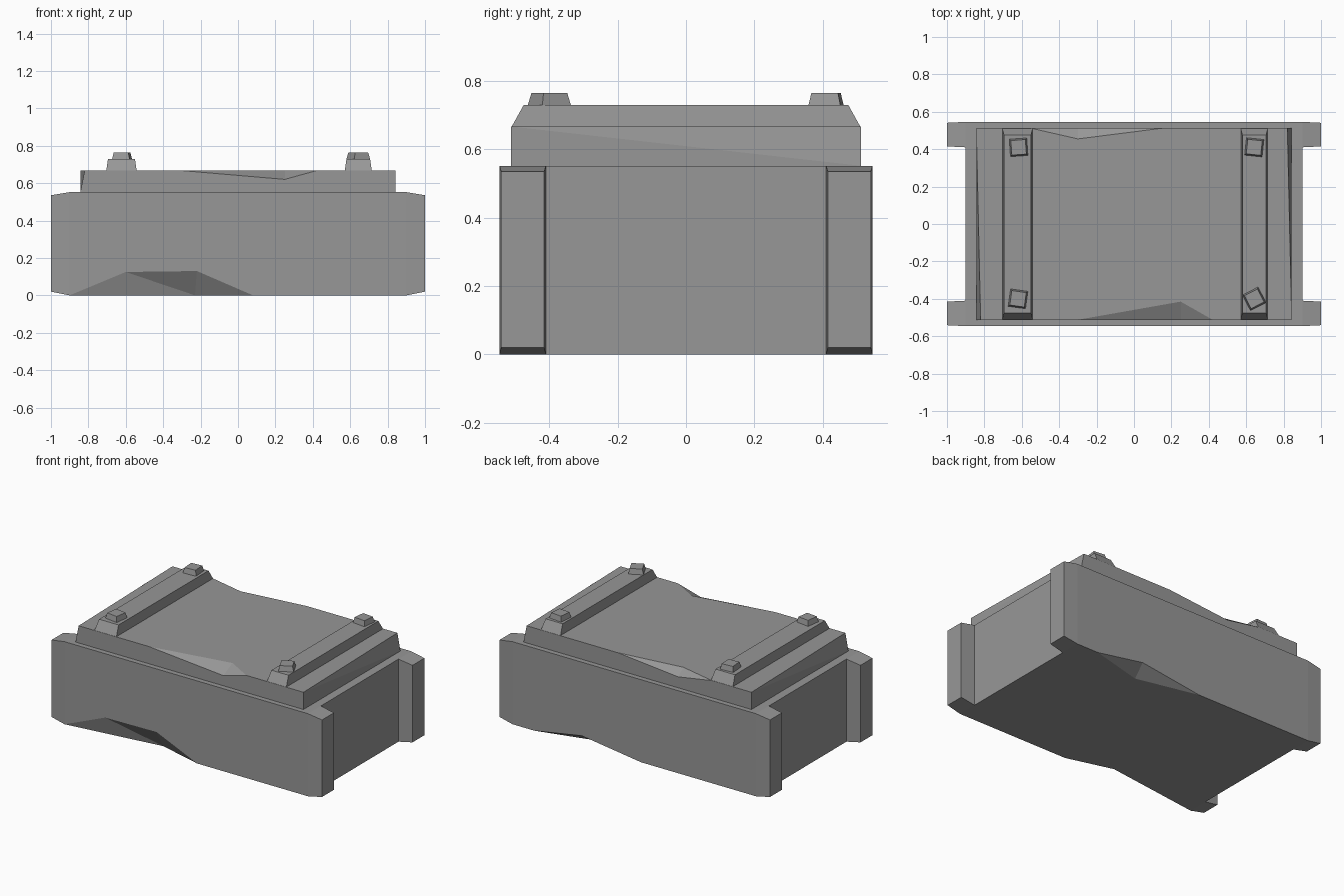
import bpy, bmesh
from math import radians
from mathutils import Vector, Matrix

if "Cube" in bpy.data.objects:
    bpy.data.objects.remove(bpy.data.objects["Cube"], do_unlink=True)

GREY = (0.31, 0.31, 0.31, 1)
mat = bpy.data.materials.new("plain grey")
mat.use_nodes = True
mat.diffuse_color = GREY
mat.node_tree.nodes["Principled BSDF"].inputs["Base Color"].default_value = GREY


def hull(name, points):
    """Flat-faced convex solid around the points."""
    bm = bmesh.new()
    for p in points:
        bm.verts.new(p)
    bmesh.ops.convex_hull(bm, input=bm.verts[:])
    bmesh.ops.dissolve_limit(bm, angle_limit=0.002, verts=bm.verts[:], edges=bm.edges[:])
    bmesh.ops.recalc_face_normals(bm, faces=bm.faces[:])
    mesh = bpy.data.meshes.new(name)
    bm.to_mesh(mesh)
    bm.free()
    mesh.materials.append(mat)
    obj = bpy.data.objects.new(name, mesh)
    bpy.context.collection.objects.link(obj)
    return obj


def rect(x, y, z, hx, hy):
    return [(x + i * hx, y + j * hy, z) for i in (-1, 1) for j in (-1, 1)]


def dent(target, face_points, inner, side, up):
    """Chip an edge: points on the outer face, plus one inner point."""
    pts = [Vector(p) for p in face_points + [inner]]
    shift = Vector((0, side * 0.1, up * 0.1))
    cutter = hull("chip_cutter", pts + [p + shift for p in pts])
    cutter.hide_render = True
    mod = target.modifiers.new("chip", "BOOLEAN")
    mod.operation = "DIFFERENCE"
    mod.solver = "EXACT"
    mod.object = cutter
    bpy.context.view_layer.objects.active = target
    bpy.ops.object.modifier_apply(modifier=mod.name)
    bpy.data.objects.remove(cutter, do_unlink=True)


TOP, LID = 0.552, 0.667

# Main box between the two long panels
hull("box_body", rect(0, 0, 0, 0.9, 0.412) + rect(0, 0, TOP, 0.9, 0.412))

# Long panels with tapered ends
panels = {}
for name, s in (("front_panel", -1), ("back_panel", 1)):
    pts = rect(0, s * 0.478, 0, 0.9, 0.068) + rect(0, s * 0.478, TOP, 0.9, 0.068)
    for z in (0.02, 0.535):
        pts += rect(0, s * 0.478, z, 1.0, 0.063)
    panels[s] = hull(name, pts)

Y = 0.546
dent(panels[-1], [(-0.9, -Y, 0), (-0.6, -Y, 0.125), (-0.22, -Y, 0.13), (0.08, -Y, 0)],
     (-0.23, -0.46, 0), -1, -1)
dent(panels[1], [(0.74, Y, 0), (0.39, Y, 0.06), (-0.05, Y, 0)],
     (0.37, 0.45, 0), 1, -1)

# Lid, with one top corner at each end leaning inward
L = 0.512
lid = hull("lid", rect(0, 0, TOP, 0.843, L) +
           [(-0.843, L, LID), (-0.82, -L, LID), (0.82, L, LID), (0.843, -L, LID)])
dent(lid, [(-0.3, -L, LID), (0.25, -L, 0.62), (0.42, -L, LID)],
     (0.25, -0.415, LID), -1, 1)
dent(lid, [(-0.55, L, LID), (-0.3, L, 0.625), (0.15, L, LID)],
     (-0.3, 0.455, LID), 1, 1)

# Cross slats on the lid
for name, x, half in (("right_slat", -0.623, 0.081), ("left_slat", 0.643, 0.072)):
    hull(name, rect(x, 0, LID, half, 0.51) + rect(x, 0, 0.73, half - 0.009, 0.475))

# Square bolts, each turned a little
for name, x, y, turn in (("back_right_bolt", -0.617, 0.41, 4),
                         ("front_right_bolt", -0.62, -0.4, -8),
                         ("back_left_bolt", 0.643, 0.41, -6),
                         ("front_left_bolt", 0.643, -0.4, 27)):
    bolt = hull(name, rect(0, 0, 0, 0.047, 0.047) + rect(0, 0, 0.036, 0.039, 0.039))
    bolt.data.transform(Matrix.Translation((x, y, 0.729)) @ Matrix.Rotation(radians(turn), 4, "Z"))
